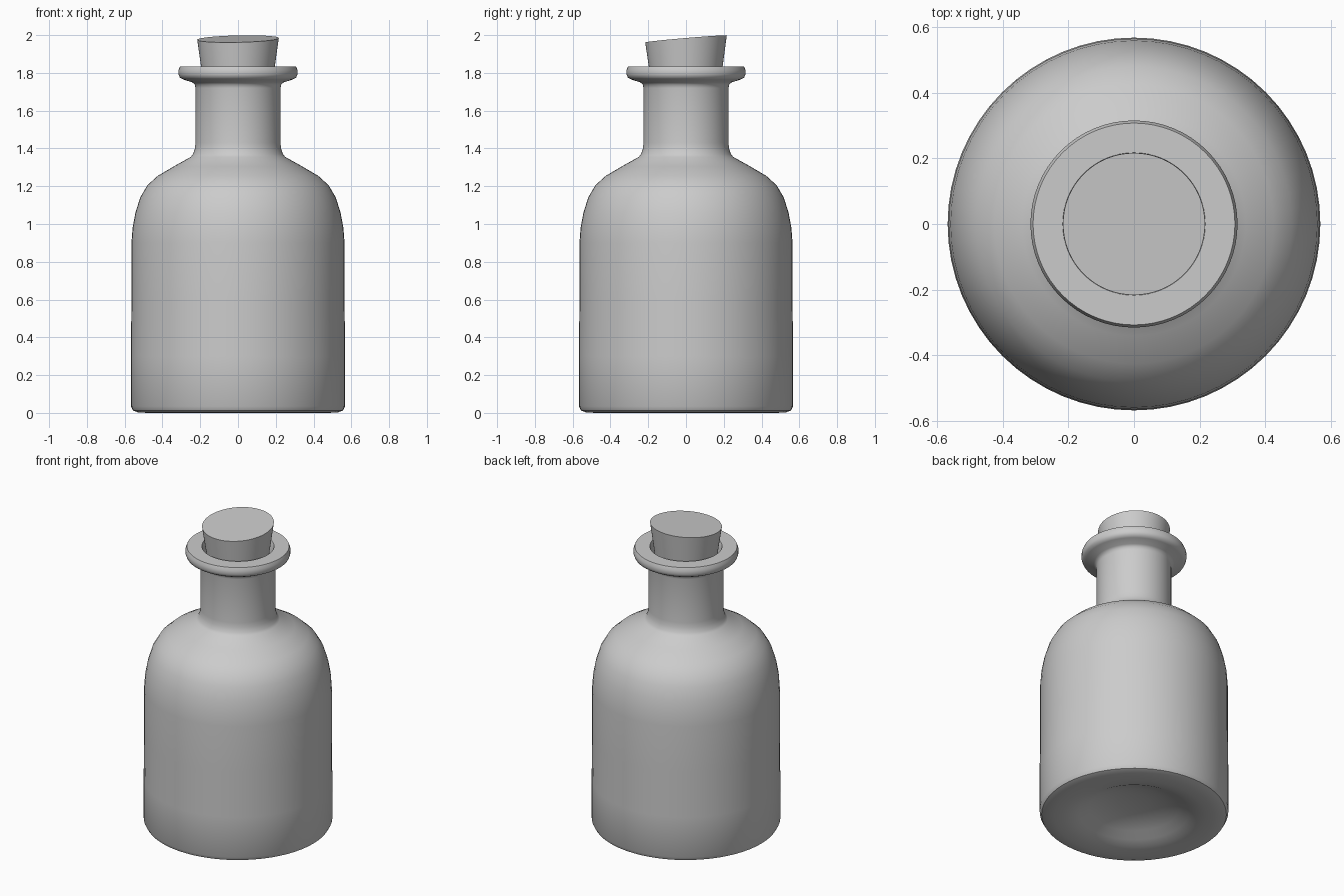
import bpy, bmesh, math

if "Cube" in bpy.data.objects:
    bpy.data.objects.remove(bpy.data.objects["Cube"])


def lathe(name, profile, segments=64):
    """Revolve (radius, z) points around z; radius 0 becomes a single pole vertex."""
    bm = bmesh.new()
    rings = []
    for r, z in profile:
        if r == 0:
            rings.append([bm.verts.new((0, 0, z))] * segments)
        else:
            rings.append([bm.verts.new((r * math.cos(2 * math.pi * i / segments),
                                        r * math.sin(2 * math.pi * i / segments), z))
                          for i in range(segments)])
    for a, b in zip(rings, rings[1:]):
        for i in range(segments):
            j = (i + 1) % segments
            corners = dict.fromkeys((a[i], a[j], b[j], b[i]))
            bm.faces.new(list(corners))
    bmesh.ops.recalc_face_normals(bm, faces=bm.faces)
    mesh = bpy.data.meshes.new(name)
    bm.to_mesh(mesh)
    bm.free()
    obj = bpy.data.objects.new(name, mesh)
    bpy.context.collection.objects.link(obj)
    bpy.ops.object.select_all(action='DESELECT')
    obj.select_set(True)
    bpy.context.view_layer.objects.active = obj
    bpy.ops.object.shade_smooth_by_angle(angle=math.radians(42))
    return obj


# Bottle: hollowed base, body, shoulder, neck, lip, then the inner wall
outside = [
    (0, 0.10), (0.10, 0.096), (0.19, 0.082), (0.27, 0.055), (0.33, 0.026),
    (0.38, 0.009), (0.43, 0.001), (0.48, 0), (0.53, 0.003), (0.555, 0.012),
    (0.567, 0.035), (0.567, 0.30), (0.564, 0.60), (0.564, 0.90), (0.558, 0.98),
    (0.543, 1.06), (0.518, 1.14), (0.48, 1.205), (0.425, 1.255), (0.34, 1.305),
    (0.25, 1.355), (0.238, 1.37), (0.228, 1.40), (0.225, 1.43), (0.225, 1.72),
    (0.229, 1.738), (0.242, 1.75), (0.29, 1.765), (0.308, 1.775), (0.315, 1.792),
    (0.315, 1.815), (0.307, 1.835)]
inside = [
    (0.217, 1.835), (0.205, 1.80), (0.195, 1.70), (0.195, 1.40), (0.22, 1.34),
    (0.40, 1.235), (0.48, 1.14), (0.525, 0.98), (0.532, 0.88), (0.532, 0.08),
    (0.50, 0.045), (0.40, 0.05), (0.27, 0.10), (0, 0.14)]
lathe("bottle", outside + inside)

# Tapered stopper with a slanted top
stopper = lathe("cork_stopper", [(0, 1.62), (0.165, 1.62), (0.216, 1.98), (0, 1.98)])
for v in stopper.data.vertices:
    if v.co.z > 1.9:
        v.co.z += 0.085 * v.co.y + 0.022 * v.co.x
